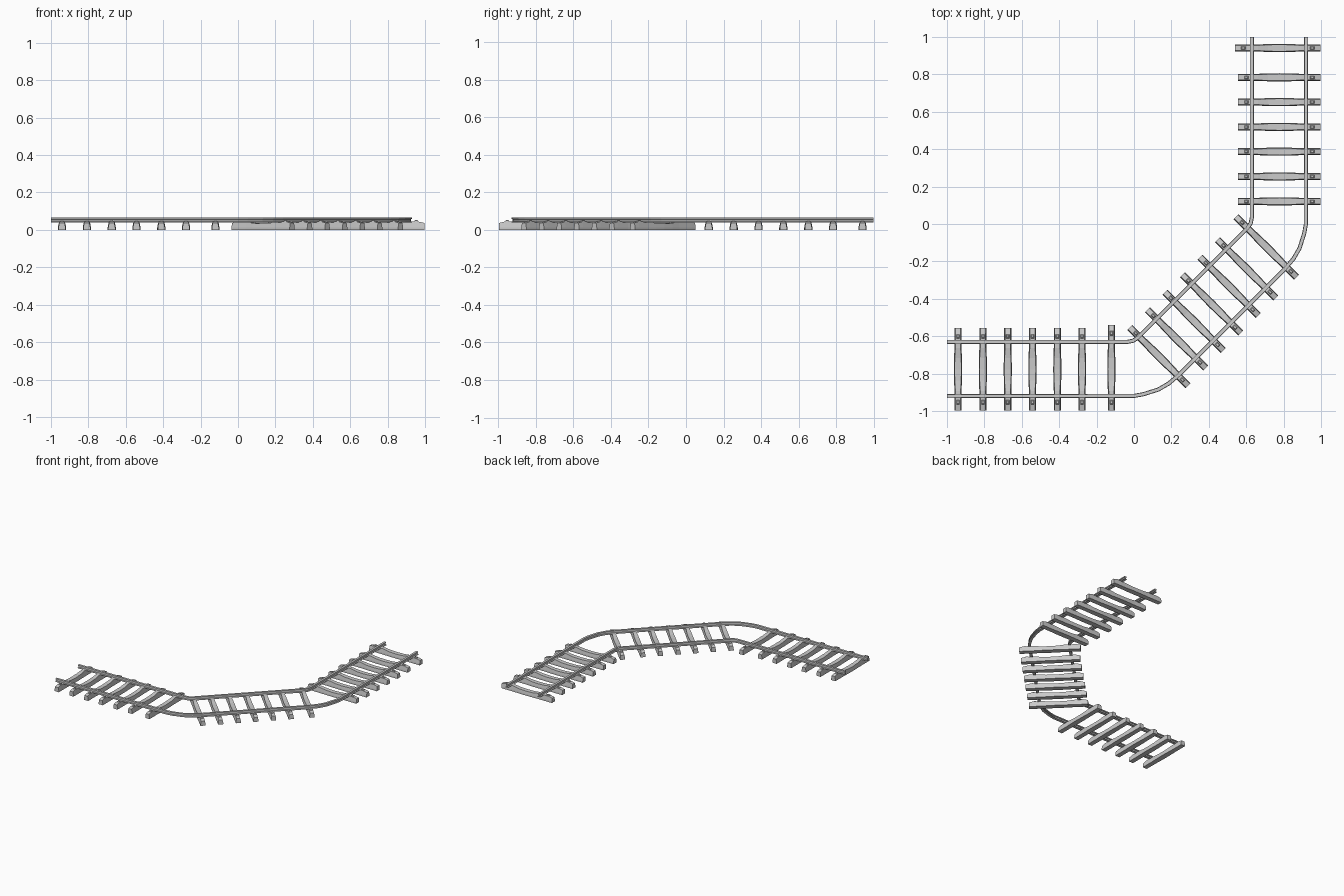
import bpy, math
from mathutils import Vector, Matrix

if "Cube" in bpy.data.objects:
    bpy.data.objects.remove(bpy.data.objects["Cube"])


def make_object(name, verts, faces):
    mesh = bpy.data.meshes.new(name)
    mesh.from_pydata(verts, [], faces)
    mesh.update()
    obj = bpy.data.objects.new(name, mesh)
    bpy.context.collection.objects.link(obj)
    return obj


def loft(name, rings, matrix=None):
    """Skin closed rings of equal size and cap both ends."""
    n = len(rings[0])
    verts = [matrix @ Vector(p) if matrix else Vector(p) for r in rings for p in r]
    faces = [list(range(n))[::-1], [(len(rings) - 1) * n + i for i in range(n)]]
    for r in range(len(rings) - 1):
        for i in range(n):
            j = (i + 1) % n
            faces.append([r * n + i, r * n + j, (r + 1) * n + j, (r + 1) * n + i])
    return make_object(name, verts, faces)


# Rails: an I-shaped profile swept with mitred corners
half = [(0.011, 0.040), (0.011, 0.0435), (0.004, 0.047),
        (0.004, 0.056), (0.009, 0.058), (0.009, 0.066)]
profile = half + [(-w, z) for w, z in reversed(half)]


def rail(name, half_path):
    # the path mirrors across the line y = -x
    path = [Vector(p) for p in half_path]
    path += [Vector((-p.y, -p.x)) for p in reversed(path)]
    rings = []
    for i, p in enumerate(path):
        a = (p - path[i - 1]).normalized() if i else None
        b = (path[i + 1] - p).normalized() if i < len(path) - 1 else None
        a, b = a or b, b or a
        t = (a + b).normalized()
        side = Vector((t.y, -t.x)) / max(t.dot(a), 0.5)
        rings.append([(p.x + side.x * w, p.y + side.y * w, z) for w, z in profile])
    loft(name, rings)


rail("inner_rail", [(-1, -0.63), (-0.035, -0.63), (-0.004, -0.624), (0.022, -0.606)])
rail("outer_rail", [(-1, -0.92), (0.0, -0.919), (0.05, -0.91), (0.13, -0.885),
                    (0.185, -0.853), (0.235, -0.811)])


# Sleepers: trapezoid sections with a dipped, slightly wider middle
def sleeper(name, matrix, far_end):
    stations = [(-0.22, 0.019, 0.014, 0.037), (-0.19, 0.019, 0.014, 0.044),
                (-0.115, 0.019, 0.014, 0.044), (-0.06, 0.021, 0.017, 0.036),
                (0.0, 0.022, 0.018, 0.034), (0.06, 0.021, 0.017, 0.036),
                (0.115, 0.019, 0.014, 0.044), (far_end - 0.03, 0.019, 0.014, 0.044),
                (far_end, 0.019, 0.014, 0.037)]
    rings = [[(b, v, 0), (b, v, 0.012), (t, v, z), (-t, v, z), (-b, v, 0.012), (-b, v, 0)]
             for v, b, t, z in stations]
    loft(name, [r[::-1] for r in rings], matrix)
    # rail fastening outside each rail
    for k, v in enumerate((-0.176, far_end - 0.044)):
        clip = [[(s * w, v + d * h, z) for s, d in ((-1, -1), (1, -1), (1, 1), (-1, 1))]
                for w, h, z in ((0.009, 0.012, 0.040), (0.008, 0.010, 0.049),
                                (0.005, 0.007, 0.052))]
        loft(f"{name}_clip_{k}", clip, matrix)


# Three straight runs of seven sleepers, the last one longer
runs = [("first", Vector((-0.941, -0.777, 0)), 0),
        ("diagonal", Vector((0.134, -0.709, 0)), 45),
        ("last", Vector((0.777, 0.121, 0)), 90)]
offsets = [0, 0.133, 0.266, 0.398, 0.531, 0.663, 0.82]
for label, start, deg in runs:
    rot = Matrix.Rotation(math.radians(deg), 4, 'Z')
    for i, s in enumerate(offsets):
        m = Matrix.Translation(start) @ rot @ Matrix.Translation((s, 0, 0))
        sleeper(f"{label}_sleeper_{i}", m, 0.237 if i == 6 else 0.22)
